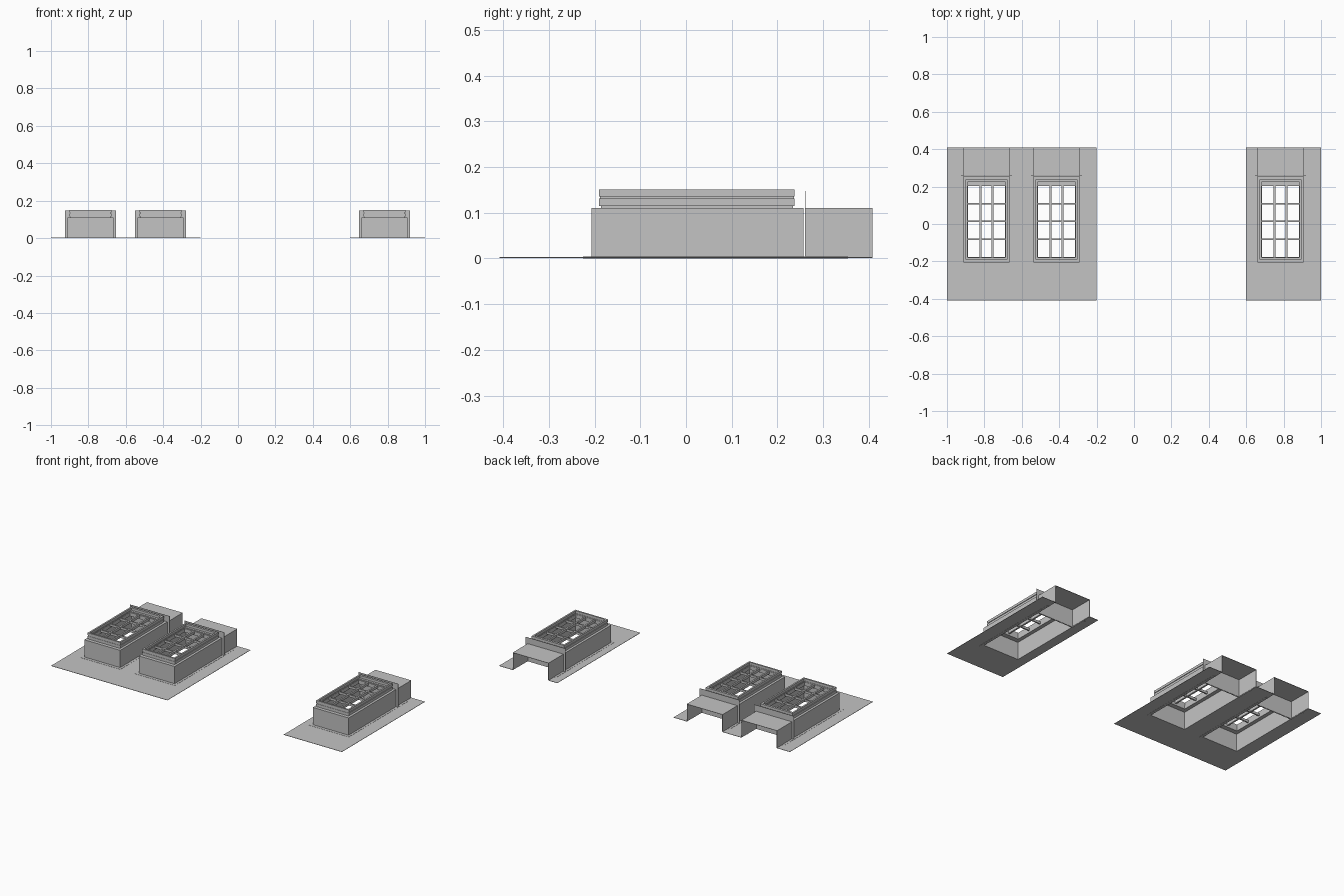
import bpy, bmesh
from mathutils import Vector

cube = bpy.data.objects.get("Cube")
if cube:
    bpy.data.objects.remove(cube, do_unlink=True)

grey = bpy.data.materials.new("plain_grey")
grey.use_nodes = True
colour = (0.55, 0.55, 0.55, 1)
grey.diffuse_color = colour
grey.node_tree.nodes["Principled BSDF"].inputs["Base Color"].default_value = colour


def finish(name, bm):
    bmesh.ops.recalc_face_normals(bm, faces=bm.faces)
    mesh = bpy.data.meshes.new(name)
    bm.to_mesh(mesh)
    bm.free()
    mesh.materials.append(grey)
    obj = bpy.data.objects.new(name, mesh)
    bpy.context.collection.objects.link(obj)


def extrude(bm, offset):
    """Thicken every face of the mesh along offset."""
    new = bmesh.ops.extrude_face_region(bm, geom=bm.faces[:], use_keep_orig=True)["geom"]
    verts = [v for v in new if isinstance(v, bmesh.types.BMVert)]
    bmesh.ops.translate(bm, verts=verts, vec=Vector(offset))


def prism(name, points, offset):
    bm = bmesh.new()
    bm.faces.new([bm.verts.new(p) for p in points])
    extrude(bm, offset)
    finish(name, bm)


def corners(r):
    x0, x1, y0, y1 = r
    return [(x0, y0), (x1, y0), (x1, y1), (x0, y1)]


def ring(name, outer, inner, z0, z1):
    """Rectangular frame with a rectangular opening."""
    bm = bmesh.new()
    a = [bm.verts.new((*p, z0)) for p in corners(outer)]
    b = [bm.verts.new((*p, z0)) for p in corners(inner)]
    for i in range(4):
        j = (i + 1) % 4
        bm.faces.new((a[i], a[j], b[j], b[i]))
    extrude(bm, (0, 0, z1 - z0))
    finish(name, bm)


def box(name, r, z0, z1):
    prism(name, [(*p, z0) for p in corners(r)], (0, 0, z1 - z0))


def u_sheet(name, outer, inner, z, thick):
    """Flat sheet with a notch open toward the back."""
    x0, x1, y0, y1 = outer
    a, b, c = inner
    pts = [(x0, y0), (x1, y0), (x1, y1), (b, y1), (b, c), (a, c), (a, y1), (x0, y1)]
    prism(name, [(*p, z) for p in pts], (0, 0, thick))


HALF, FRONT, BACK, TOP = 0.123, -0.207, 0.257, 0.11
SKIN = 0.002


def roof_window(tag, tile, c):
    def rect(half, y0, y1):
        return (c - half, c + half, y0, y1)

    # Roof sheet and the flashing at the foot of the curb
    notch = (c - HALF, c + HALF, FRONT)
    u_sheet("roof_sheet_" + tag, (tile - 0.2, tile + 0.2, -0.408, 0.408), notch, 0.001, SKIN)
    u_sheet("flashing_" + tag, rect(0.137, -0.225, 0.355), notch, 0, 0.004)

    # Hollow curb with an opening under the window
    opening = rect(0.098, -0.176, 0.204)
    body = rect(HALF, FRONT, BACK)
    ring("curb_walls_" + tag, body, rect(HALF - SKIN, FRONT + SKIN, BACK - SKIN), 0, TOP)
    ring("curb_top_" + tag, body, opening, TOP - SKIN, TOP + 0.001)

    # Upright flange between the curb and the rear cover
    box("rear_flange_" + tag, rect(0.137, 0.26, 0.262), 0, 0.148)

    # Rear cover, open at the back and below
    a, b, t = HALF, HALF - SKIN, TOP - SKIN
    profile = [(-a, 0.003), (-a, TOP), (a, TOP), (a, 0.003),
               (b, 0.003), (b, t), (-b, t), (-b, 0.003)]
    prism("rear_cover_" + tag, [(c + x, 0.262, z) for x, z in profile], (0, 0.146, 0))

    # Stepped window frame
    ring("frame_base_" + tag, rect(0.108, -0.186, 0.234), opening, TOP, 0.115)
    ring("frame_lower_" + tag, rect(0.112, -0.19, 0.238), opening, 0.115, 0.131)
    ring("frame_rim_" + tag, rect(0.108, -0.188, 0.236), rect(0.1, -0.178, 0.21), 0.131, 0.136)
    ring("frame_upper_" + tag, rect(0.112, -0.19, 0.238), rect(0.102, -0.18, 0.224), 0.136, 0.151)

    # Glazing bars, three panes across and four along
    x0, x1, y0, y1 = opening
    for i in (1, 2):
        x = x0 + (x1 - x0) * i / 3
        box(f"long_bar_{tag}_{i}", (x - 0.005, x + 0.005, y0, y1), 0.118, 0.134)
    for i in (1, 2, 3):
        y = y0 + (y1 - y0) * i / 4
        box(f"cross_bar_{tag}_{i}", (x0, x1, y - 0.004, y + 0.004), 0.119, 0.133)


for tag, tile, centre in (("right", -0.8, -0.789), ("middle", -0.4, -0.414), ("left", 0.8, 0.783)):
    roof_window(tag, tile, centre)
